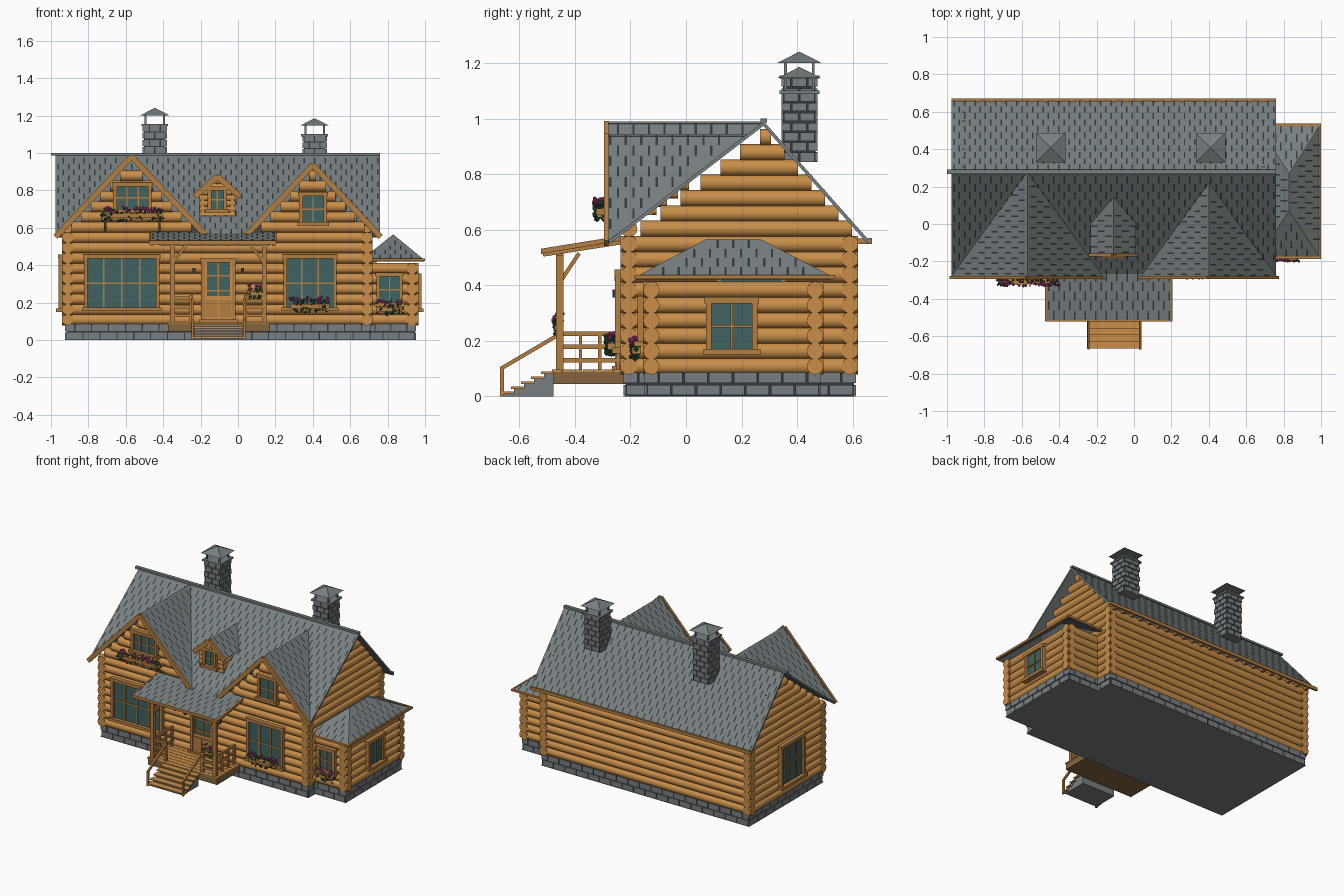
import bpy, bmesh, math, random
from mathutils import Vector, Matrix, geometry

random.seed(4)
cube = bpy.data.objects.get("Cube")
if cube:
    bpy.data.objects.remove(cube, do_unlink=True)

COLOURS = {
    "log wood": (0.58, 0.27, 0.066), "trim wood": (0.45, 0.21, 0.055),
    "deck wood": (0.23, 0.13, 0.048), "glass": (0.05, 0.125, 0.12),
    "slate": (0.185, 0.215, 0.22), "dark joint": (0.035, 0.042, 0.046),
    "stone": (0.19, 0.21, 0.22), "leaf": (0.025, 0.12, 0.06),
    "blossom": (0.58, 0.06, 0.29)}
LOG, TRIM, DECK, GLASS, SLATE, DARK, STONE, LEAF, BLOSSOM = range(9)
MATS = []
for label, rgb in COLOURS.items():
    mat = bpy.data.materials.new(label)
    mat.use_nodes = True
    mat.diffuse_color = (*rgb, 1)
    bsdf = mat.node_tree.nodes["Principled BSDF"]
    bsdf.inputs["Base Color"].default_value = (*rgb, 1)
    bsdf.inputs["Roughness"].default_value = 0.8
    MATS.append(mat)


# ---------- helpers ----------
def finish(name, bm, loc=(0, 0, 0), turn=0):
    mesh = bpy.data.meshes.new(name)
    bm.to_mesh(mesh)
    bm.free()
    for m in MATS:
        mesh.materials.append(m)
    ob = bpy.data.objects.new(name, mesh)
    ob.location, ob.rotation_euler = loc, (0, 0, turn)
    bpy.context.scene.collection.objects.link(ob)


def paint(made, m, smooth=False):
    for f in {f for v in made["verts"] for f in v.link_faces}:
        f.material_index = m
        f.smooth = smooth and len(f.verts) == 4


def box(bm, lo, hi, m):
    lo, hi = Vector(lo), Vector(hi)
    mx = Matrix.Translation((lo + hi) / 2) @ Matrix.Diagonal((*(hi - lo), 1))
    paint(bmesh.ops.create_cube(bm, size=1, matrix=mx), m)


def beam(bm, p, q, w, h, m=TRIM):
    p, q = Vector(p), Vector(q)
    rot = (q - p).to_track_quat('Y', 'Z').to_matrix().to_4x4()
    mx = Matrix.Translation((p + q) / 2) @ rot @ Matrix.Diagonal((w, (q - p).length, h, 1))
    paint(bmesh.ops.create_cube(bm, size=1, matrix=mx), m)


def log(bm, p, q, r=0.03):
    p, q = Vector(p), Vector(q)
    mx = Matrix.Translation((p + q) / 2) @ (q - p).to_track_quat('Z', 'Y').to_matrix().to_4x4()
    paint(bmesh.ops.create_cone(bm, cap_ends=True, segments=12, radius1=r, radius2=r,
                                depth=(q - p).length, matrix=mx), LOG, True)


def inside(x, y, poly):
    hit = False
    for (ax, ay), (bx, by) in zip(poly, poly[1:] + poly[:1]):
        if (ay > y) != (by > y) and x < ax + (y - ay) * (bx - ax) / (by - ay):
            hit = not hit
    return hit


def panel(name, pts, t=0.012):
    """Sloped slate sheet with staggered dark joints."""
    pts = [Vector(p) for p in pts]
    n = geometry.normal(pts)
    n = -n if n.z < 0 else n
    u = Vector((-n.y, n.x, 0)).normalized()
    s = n.cross(u)
    bm = bmesh.new()
    top = [bm.verts.new(p) for p in pts]
    low = [bm.verts.new(p - n * t) for p in pts]
    bm.faces.new(top)
    bm.faces.new(low[::-1])
    for i in range(len(pts)):
        j = (i + 1) % len(pts)
        bm.faces.new((top[i], low[i], low[j], top[j]))
    bmesh.ops.recalc_face_normals(bm, faces=bm.faces)
    for f in bm.faces:
        f.material_index = SLATE
    flat = [(p.dot(u), p.dot(s)) for p in pts]
    us, ss = zip(*flat)
    base = n * (pts[0].dot(n) + 0.003)
    row, b = 0, min(ss) + 0.028
    while b < max(ss):
        a = min(us) + (0.014 if row % 2 else 0.042)
        while a < max(us):
            if all(inside(a + i, b + j, flat) for i in (-0.006, 0.006) for j in (-0.025, 0.025)):
                vs = [bm.verts.new(base + u * (a + i * 0.004) + s * (b + j * 0.024))
                      for i, j in ((-1, -1), (1, -1), (1, 1), (-1, 1))]
                bm.faces.new(vs).material_index = DARK
            a += 0.056
        b += 0.052
        row += 1
    finish(name, bm)


def masonry(bm, x0, x1, y0, y1, z0, z1, rows, size):
    """Dark core faced with staggered stone blocks."""
    box(bm, (x0, y0, z0), (x1, y1, z1), DARK)
    h, g, e = (z1 - z0) / rows, 0.006, 0.007
    box(bm, (x0 - e, y0 - e, z0 - 0.001), (x1 + e, y1 + e, z0 + 0.002), STONE)
    for r in range(rows):
        za, zb = z0 + r * h + g / 2, z0 + (r + 1) * h - g / 2
        for along_x, lo, hi in ((True, x0, x1), (False, y0, y1)):
            count = max(2, round((hi - lo) / size))
            step = (hi - lo) / count
            for i in range(count + 1):
                a = lo + (i - 0.5 * (r % 2)) * step
                c, d = max(a, lo - e) + g / 2, min(a + step, hi + e) - g / 2
                if d - c < 0.008:
                    continue
                for side in ((y0, y1) if along_x else (x0, x1)):
                    if along_x:
                        box(bm, (c, side - e, za), (d, side + e, zb), STONE)
                    else:
                        box(bm, (side - e, c, za), (side + e, d, zb), STONE)


def window(name, x, y, w, z0, z1, cols, rows, turn=0):
    bm, h, t = bmesh.new(), w / 2, 0.02
    box(bm, (-h, -0.036, z0), (h, 0, z1), GLASS)
    for k in (-1, 1):
        box(bm, (k * h - t / 2, -0.05, z0), (k * h + t / 2, 0, z1), TRIM)
    box(bm, (-h - 0.015, -0.052, z1 - 0.01), (h + 0.015, 0, z1 + 0.012), TRIM)
    box(bm, (-h - 0.02, -0.062, z0 - 0.01), (h + 0.02, 0, z0 + 0.01), TRIM)
    for i in range(1, cols):
        a = -h + w * i / cols
        box(bm, (a - 0.004, -0.043, z0), (a + 0.004, 0, z1), TRIM)
    for i in range(1, rows):
        a = z0 + (z1 - z0) * i / rows
        box(bm, (-h, -0.042, a - 0.004), (h, 0, a + 0.004), TRIM)
    finish(name, bm, (x, y, 0), turn)


def planter(name, x, y, z, w):
    bm = bmesh.new()
    box(bm, (x - w / 2, y - 0.016, z - 0.012), (x + w / 2, y + 0.016, z + 0.012), TRIM)
    for i in range(int(w * 420) + 12):
        m = BLOSSOM if i % 3 == 0 else LEAF
        up = random.uniform(0.02, 0.048) if m == BLOSSOM else random.uniform(-0.03, 0.038)
        spot = (x + random.uniform(-w, w) * 0.52, y + random.uniform(-0.024, 0.014), z + up)
        paint(bmesh.ops.create_icosphere(bm, subdivisions=1, radius=random.uniform(0.005, 0.009),
                                         matrix=Matrix.Translation(spot)), m)
    finish(name, bm)


# ---------- house dimensions ----------
WX0, WX1, WY0, WY1 = -0.91, 0.69, -0.205, 0.59       # main wall centre lines
RX0, RX1, RIDGE_Y, RIDGE_Z = -0.975, 0.76, 0.28, 0.99
FRONT, BACK, PITCH = 0.768, 1.13, 1.06               # roof slopes
AX, AY0, AY1 = 0.93, -0.125, 0.465                   # annex wall centre lines


def row_z(i):
    return 0.108 + 0.055 * i


def roof_y(z):
    return RIDGE_Y - (RIDGE_Z - z) / FRONT


def main_point(x, y):
    return (x, y, RIDGE_Z - (RIDGE_Y - y) * FRONT if y < RIDGE_Y else RIDGE_Z - (y - RIDGE_Y) * BACK)


# ---------- foundations and log walls ----------
bm = bmesh.new()
masonry(bm, -0.918, 0.705, -0.218, 0.605, 0.001, 0.088, 2, 0.09)
masonry(bm, 0.69, 0.945, -0.142, 0.48, 0.001, 0.088, 2, 0.09)
finish("foundation", bm)

bm = bmesh.new()
for i in range(9):
    for y in (WY0, WY1):
        log(bm, (WX0 - 0.03, y, row_z(i)), (WX1 + 0.03, y, row_z(i)))
    for x in (WX0, WX1):
        log(bm, (x, WY0 - 0.03, row_z(i)), (x, WY1 + 0.03, row_z(i)))
for i in range(9, 16):                                # stepped side gables
    rise = RIDGE_Z - row_z(i) - 0.0275
    for x in (WX0, WX1):
        log(bm, (x, RIDGE_Y - rise / FRONT + 0.025, row_z(i)), (x, RIDGE_Y + rise / BACK, row_z(i)))
finish("main_log_walls", bm)

bm = bmesh.new()
for i in range(6):
    for y in (AY0, AY1):
        log(bm, (WX1, y, row_z(i)), (AX + 0.035, y, row_z(i)))
    log(bm, (AX, AY0 - 0.03, row_z(i)), (AX, AY1 + 0.03, row_z(i)))
finish("annex_log_walls", bm)

# ---------- main roof ----------
panel("main_roof_front", [main_point(x, y) for x, y in (
    (RX0, RIDGE_Y), (RX1, RIDGE_Y), (RX1, -0.28), (0.70, -0.2), (0.11, -0.2), (0.05, -0.28),
    (-0.165, -0.28), (-0.23, -0.2), (-0.915, -0.2), (RX0, -0.28))])
panel("main_roof_back", [main_point(x, y) for x, y in (
    (RX0, RIDGE_Y), (RX1, RIDGE_Y), (RX1, 0.662), (RX0, 0.662))])
bm = bmesh.new()
box(bm, (-1.0, 0.268, 0.986), (RX1, 0.292, 1.0), SLATE)
finish("ridge_cap", bm)
bm = bmesh.new()
box(bm, (RX0, 0.658, 0.548), (RX1, 0.67, 0.57), TRIM)
for i in range(23):
    x = WX0 + i * (WX1 - WX0) / 22
    box(bm, (x - 0.01, 0.57, 0.548), (x + 0.01, 0.66, 0.568), TRIM)
finish("back_eave_and_rafter_tails", bm)


# ---------- front gables and dormer ----------
def gable(name, cx, zr, ze, hw, yf):
    for side, k in (("left", 1), ("right", -1)):
        panel(f"{name}_roof_{side}", [(cx, yf, zr), (cx, roof_y(zr), zr),
                                      (cx + k * hw, roof_y(ze), ze), (cx + k * hw, yf, ze)])
    bm = bmesh.new()
    for k in (-1, 1):
        beam(bm, (cx, yf, zr - 0.009), (cx + k * hw, yf, ze - 0.009), 0.016, 0.03)
    finish(f"{name}_barge_boards", bm)


for name, cx, zr in (("west_gable", -0.57, 0.99), ("east_gable", 0.40, 0.945)):
    gable(name, cx, zr, 0.56, (zr - 0.56) / PITCH, -0.287)
    bm = bmesh.new()
    for i in range(9, 16):
        half = (zr - row_z(i)) / PITCH - 0.045
        if half > 0.01:
            log(bm, (cx - half, WY0, row_z(i)), (cx + half, WY0, row_z(i)))
    finish(f"{name}_logs", bm)

gable("dormer", -0.11, 0.885, 0.775, 0.122, -0.165)
bm = bmesh.new()
for i in range(7):
    z = 0.67 + 0.03 * i
    half = min(0.095, (0.885 - z) / 0.9 - 0.03)
    log(bm, (-0.11 - half, -0.13, z), (-0.11 + half, -0.13, z), 0.0175)
    if z < 0.78:
        for k in (-1, 1):
            log(bm, (-0.11 + k * 0.08, -0.145, z), (-0.11 + k * 0.08, roof_y(z) + 0.03, z), 0.0175)
finish("dormer_logs", bm)

# ---------- annex hip roof ----------
e, a, b = 0.43, (0.83, 0.07, 0.565), (0.83, 0.27, 0.565)
sw, se, ne, nw = (0.66, -0.18, e), (0.995, -0.18, e), (0.995, 0.53, e), (0.66, 0.53, e)
for name, pts in (("front", (sw, se, a)), ("back", (ne, nw, b)),
                  ("outer", (se, ne, b, a)), ("inner", (nw, sw, a, b))):
    panel(f"annex_roof_{name}", pts)
bm = bmesh.new()
for p, q in (((0.7, -0.18, e), (1.0, -0.18, e)), ((0.7, 0.53, e), (1.0, 0.53, e)),
             ((0.994, -0.186, e), (0.994, 0.536, e))):
    beam(bm, p, q, 0.012, 0.014)
finish("annex_fascia", bm)

# ---------- chimneys ----------
for name, x, top in (("west_chimney", -0.445, 1.15), ("east_chimney", 0.41, 1.095)):
    y, foot = 0.408, 0.845
    bm = bmesh.new()
    masonry(bm, x - 0.058, x + 0.058, y - 0.058, y + 0.058, foot, top, round((top - foot) / 0.036), 0.05)
    box(bm, (x - 0.072, y - 0.072, top - 0.006), (x + 0.072, y + 0.072, top + 0.006), STONE)
    for i in (-0.05, 0.05):
        for j in (-0.05, 0.05):
            box(bm, (x + i - 0.005, y + j - 0.005, top), (x + i + 0.005, y + j + 0.005, top + 0.056), SLATE)
    mx = Matrix.Translation((x, y, top + 0.071)) @ Matrix.Rotation(math.pi / 4, 4, 'Z')
    paint(bmesh.ops.create_cone(bm, cap_ends=True, segments=4, radius1=0.112, radius2=0,
                                depth=0.04, matrix=mx), SLATE)
    finish(name, bm)

# ---------- windows and door ----------
window("west_front_window", -0.622, WY0, 0.385, 0.165, 0.445, 4, 2)
window("east_front_window", 0.385, WY0, 0.265, 0.165, 0.445, 3, 2)
window("west_gable_window", -0.565, WY0, 0.185, 0.69, 0.83, 3, 2)
window("east_gable_window", 0.402, WY0, 0.13, 0.62, 0.78, 2, 2)
window("dormer_window", -0.11, -0.12, 0.085, 0.69, 0.81, 2, 2)
window("annex_front_window", 0.81, AY0, 0.12, 0.19, 0.35, 2, 2)
window("annex_side_window", AX, 0.165, 0.165, 0.16, 0.345, 2, 2, math.pi / 2)
window("inner_side_window", WX1, 0.235, 0.23, 0.16, 0.445, 3, 2, math.pi / 2)
window("west_side_window", WX0, 0.16, 0.25, 0.16, 0.445, 3, 2, -math.pi / 2)
window("front_door_glazing", -0.105, WY0, 0.165, 0.1, 0.425, 2, 4)
bm = bmesh.new()
box(bm, (-0.185, -0.249, 0.1), (-0.025, WY0, 0.235), LOG)
for x in (-0.175, -0.1):
    box(bm, (x, -0.254, 0.12), (x + 0.065, WY0, 0.215), TRIM)
for k in (-1, 1):
    box(bm, (-0.105 + k * 0.073 - 0.012, -0.249, 0.1), (-0.105 + k * 0.073 + 0.012, WY0, 0.42), LOG)
for x in (-0.235, 0.025):
    box(bm, (x - 0.008, -0.265, 0.355), (x + 0.008, -0.23, 0.385), DARK)
finish("front_door_and_lanterns", bm)

# ---------- porch ----------
panel("porch_roof", [(-0.47, -0.22, 0.578), (0.2, -0.22, 0.578), (0.2, -0.515, 0.53), (-0.47, -0.515, 0.53)])
bm = bmesh.new()
box(bm, (-0.474, -0.522, 0.512), (0.204, -0.513, 0.532), TRIM)
for x in (-0.47, 0.2):
    beam(bm, (x, -0.518, 0.523), (x, -0.24, 0.568), 0.01, 0.018)
box(bm, (-0.42, -0.468, 0.505), (0.17, -0.442, 0.528), TRIM)
for i in range(9):
    x = -0.46 + i * 0.081
    beam(bm, (x, -0.515, 0.512), (x, -0.22, 0.558), 0.014, 0.018)
for x, k in ((-0.35, 1), (0.14, -1)):
    box(bm, (x - 0.013, -0.468, 0.09), (x + 0.013, -0.442, 0.51), TRIM)
    beam(bm, (x, -0.455, 0.41), (x, -0.385, 0.515), 0.014, 0.014)
    beam(bm, (x, -0.455, 0.41), (x + k * 0.075, -0.455, 0.51), 0.014, 0.014)
    newel = x + k * 0.1
    box(bm, (newel - 0.009, -0.464, 0.09), (newel + 0.009, -0.446, 0.24), TRIM)
    for z in (0.13, 0.178, 0.225):
        beam(bm, (x, -0.455, z), (newel, -0.455, z), 0.012, 0.016)
        beam(bm, (x, -0.455, z), (x, -0.23, z), 0.012, 0.016)
    for y in (-0.38, -0.31, -0.245):
        box(bm, (x - 0.006, y - 0.006, 0.09), (x + 0.006, y + 0.006, 0.23), TRIM)
finish("porch_frame_and_railings", bm)
bm = bmesh.new()
box(bm, (-0.375, -0.478, 0.045), (0.17, -0.2, 0.09), DECK)
for i in range(7):
    y = -0.482 + i * 0.037
    box(bm, (-0.377, y, 0.088), (0.172, y + 0.034, 0.096), LOG)
finish("porch_deck", bm)

bm = bmesh.new()
for i in range(5):
    y, z = -0.66 + i * 0.036, 0.018 * (i + 1)
    box(bm, (-0.235, y + 0.004, 0), (0.025, -0.478, z - 0.006), STONE)
    box(bm, (-0.25, y - 0.006, z - 0.009), (0.04, y + 0.038, z), LOG)
for x in (-0.243, 0.033):
    box(bm, (x - 0.006, -0.67, 0), (x + 0.006, -0.656, 0.105), TRIM)
    beam(bm, (x, -0.666, 0.1), (x, -0.465, 0.218), 0.012, 0.014)
finish("porch_steps", bm)

# ---------- flower boxes ----------
planter("west_gable_planter", -0.565, -0.308, 0.665, 0.32)
planter("east_window_planter", 0.385, -0.266, 0.18, 0.21)
planter("annex_planter", 0.81, -0.178, 0.165, 0.14)
planter("railing_planter", 0.09, -0.457, 0.25, 0.08)
bm = bmesh.new()
for x in (-0.71, -0.42):
    beam(bm, (x, -0.23, 0.585), (x, -0.31, 0.655), 0.012, 0.012)
    beam(bm, (x, -0.21, 0.65), (x, -0.32, 0.65), 0.012, 0.012)
finish("planter_brackets", bm)
